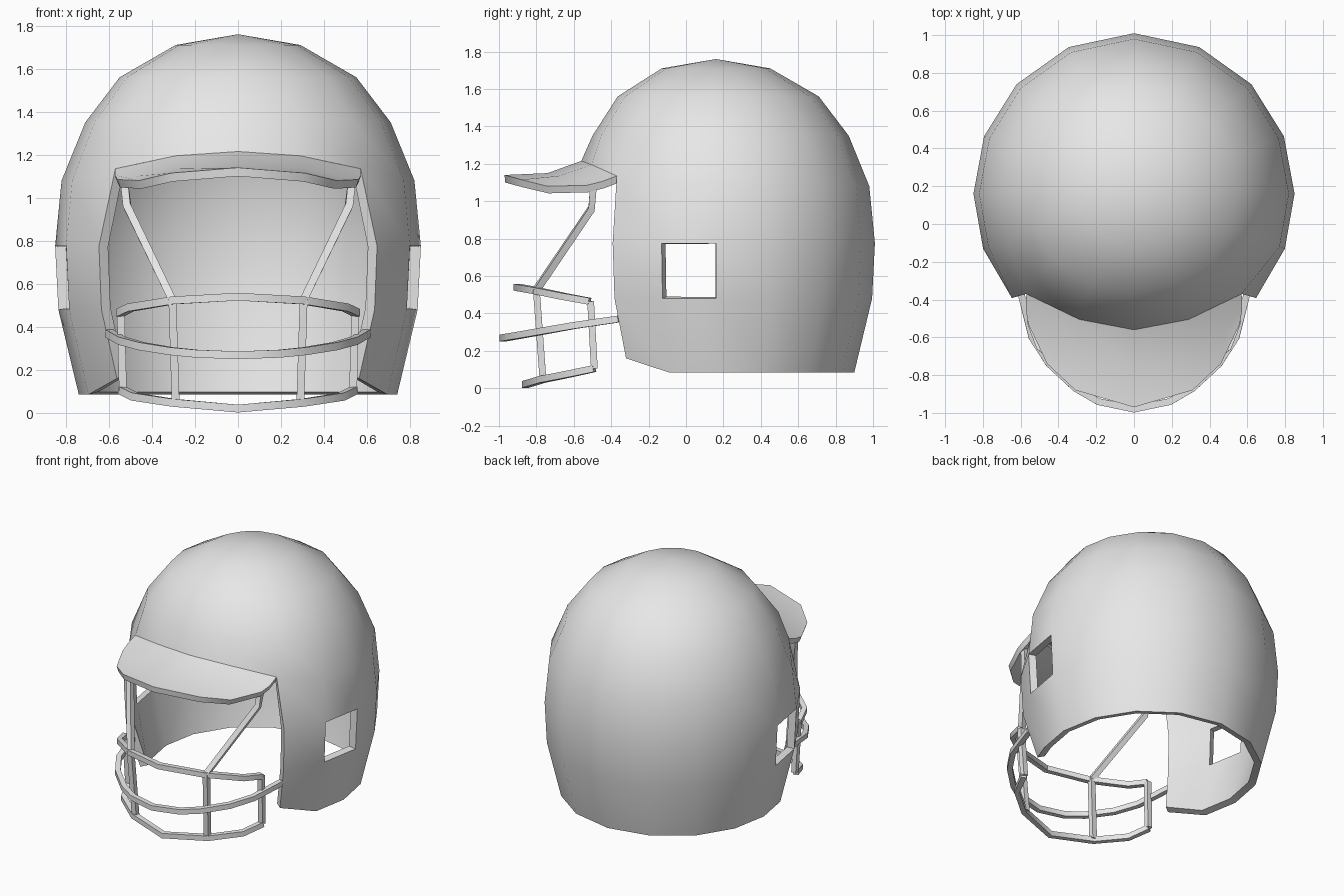
import bpy
import bmesh
from math import sin, cos, radians
from mathutils import Vector

cube = bpy.data.objects.get("Cube")
if cube:
    bpy.data.objects.remove(cube, do_unlink=True)

grey = bpy.data.materials.new("light_grey")
grey.use_nodes = True
grey.diffuse_color = (0.8, 0.8, 0.8, 1)
grey.node_tree.nodes["Principled BSDF"].inputs["Base Color"].default_value = (0.8, 0.8, 0.8, 1)


def finish(name, bm, thickness=0, angle=35):
    """Turn a bmesh into an object, thicken it inwards and shade it."""
    mesh = bpy.data.meshes.new(name)
    bm.to_mesh(mesh)
    bm.free()
    mesh.materials.append(grey)
    obj = bpy.data.objects.new(name, mesh)
    bpy.context.collection.objects.link(obj)
    bpy.ops.object.select_all(action='DESELECT')
    obj.select_set(True)
    bpy.context.view_layer.objects.active = obj
    if thickness:
        mod = obj.modifiers.new("thickness", 'SOLIDIFY')
        mod.thickness = thickness
        mod.offset = -1
        mod.use_even_offset = True
        bpy.ops.object.modifier_apply(modifier=mod.name)
    bpy.ops.object.shade_smooth_by_angle(angle=radians(angle))
    return obj


def flip(p):
    return (-p[0], p[1], p[2])


def mirrored(points):
    """Continue a half path, given from the side to the centre, to the other side."""
    return [flip(p) for p in points] + list(points[-2::-1])


# Helmet shell: rings of 16 columns, open at the face, one ear hole per side
CENTRE_Y = 0.16
half = [-90, -66, -40.5, -20, 0, 21, 43, 66, 90]
angles = half + [180 - a for a in half[-2:0:-1]]
rings = [(0.29, 1.71), (0.55, 1.56), (0.71, 1.35), (0.82, 1.08),
         (0.85, 0.775), (0.835, 0.48), (0.74, 0.085)]
brow = {0: (0, -0.56, 1.215), 1: (0.29, -0.505, 1.195), 2: (0.57, -0.37, 1.135)}
BROW, EAR, BOTTOM = 3, 4, 6
n = len(angles)


def shell_point(i, j):
    r, z = rings[i]
    a = radians(angles[j])
    side = min(j, n - j)
    if i == BROW and side in brow:
        return brow[side] if j == side else flip(brow[side])
    if i == BOTTOM and side == 2:
        z = 0.16
    y = r * sin(a)
    if i < BROW and y < 0:
        y += 0.025 * i * sin(a) ** 4
    return (r * cos(a), CENTRE_Y + y, z)


bm = bmesh.new()
crown = bm.verts.new((0, CENTRE_Y, 1.76))
grid = [[bm.verts.new(shell_point(i, j)) for j in range(n)] for i in range(len(rings))]
for j in range(n):
    k = (j + 1) % n
    bm.faces.new((crown, grid[0][j], grid[0][k]))
    for i in range(len(rings) - 1):
        face_opening = i >= BROW and (j < 2 or j >= n - 2)
        ear_hole = i == EAR and j in (3, n - 4)
        if not face_opening and not ear_hole:
            bm.faces.new((grid[i][j], grid[i + 1][j], grid[i + 1][k], grid[i][k]))
bmesh.ops.delete(bm, geom=[v for v in bm.verts if not v.link_faces], context='VERTS')
finish("helmet_shell", bm, 0.05)

# Brim: arched sheet running forward from the brow
inner = mirrored([brow[2], (0.43, -0.437, 1.165), brow[1], brow[0]])
middle = mirrored([(0.573, -0.45, 1.105), (0.48, -0.58, 1.10), (0.3, -0.68, 1.135), (0, -0.74, 1.15)])
outer = mirrored([(0.56, -0.53, 1.085), (0.46, -0.74, 1.08), (0.31, -0.88, 1.115), (0, -0.97, 1.14)])
bm = bmesh.new()
rows = [[bm.verts.new(p) for p in row] for row in (inner, middle, outer)]
for a, b in zip(rows, rows[1:]):
    for k in range(len(a) - 1):
        bm.faces.new((a[k], b[k], b[k + 1], a[k + 1]))
finish("brim", bm, 0.04)


def bar(name, points, up=(0, 0, 1), width=0.036):
    """Sweep a square section along a path."""
    pts = [Vector(p) for p in points]
    bm = bmesh.new()
    loops = []
    for k, p in enumerate(pts):
        along = (pts[min(k + 1, len(pts) - 1)] - pts[max(k - 1, 0)]).normalized()
        across = along.cross(Vector(up)).normalized() * width / 2
        above = across.cross(along).normalized() * width / 2
        loops.append([bm.verts.new(p + across * s + above * t)
                      for s, t in ((1, 1), (-1, 1), (-1, -1), (1, -1))])
    for a, b in zip(loops, loops[1:]):
        for k in range(4):
            m = (k + 1) % 4
            bm.faces.new((a[k], a[m], b[m], b[k]))
    bm.faces.new(loops[0])
    bm.faces.new(loops[-1])
    bmesh.ops.recalc_face_normals(bm, faces=bm.faces)
    finish(name, bm)


# Face guard: three curved cross bars
bar("upper_cross_bar", mirrored([(0.55, -0.515, 0.465), (0.5, -0.65, 0.49),
                                 (0.3, -0.81, 0.523), (0, -0.905, 0.54)]))
bar("middle_cross_bar", mirrored([(0.6, -0.36, 0.37), (0.54, -0.6, 0.335), (0.45, -0.74, 0.31),
                                  (0.31, -0.87, 0.287), (0.19, -0.94, 0.275), (0, -0.98, 0.268)]))
bar("lower_cross_bar", mirrored([(0.54, -0.49, 0.105), (0.48, -0.63, 0.075),
                                 (0.3, -0.77, 0.047), (0, -0.86, 0.02)]))

# Face guard: uprights and struts on both sides
uprights = {
    "outer_upright": [(0.545, -0.51, 0.465), (0.535, -0.49, 0.105)],
    "inner_upright": [(0.305, -0.80, 0.525), (0.29, -0.765, 0.05)],
    "brim_strut": [(0.305, -0.80, 0.525), (0.515, -0.505, 0.96), (0.53, -0.495, 1.08)],
}
for name, path in uprights.items():
    bar("left_" + name, path, up=(0, -1, 0))
    bar("right_" + name, [flip(p) for p in path], up=(0, -1, 0))
